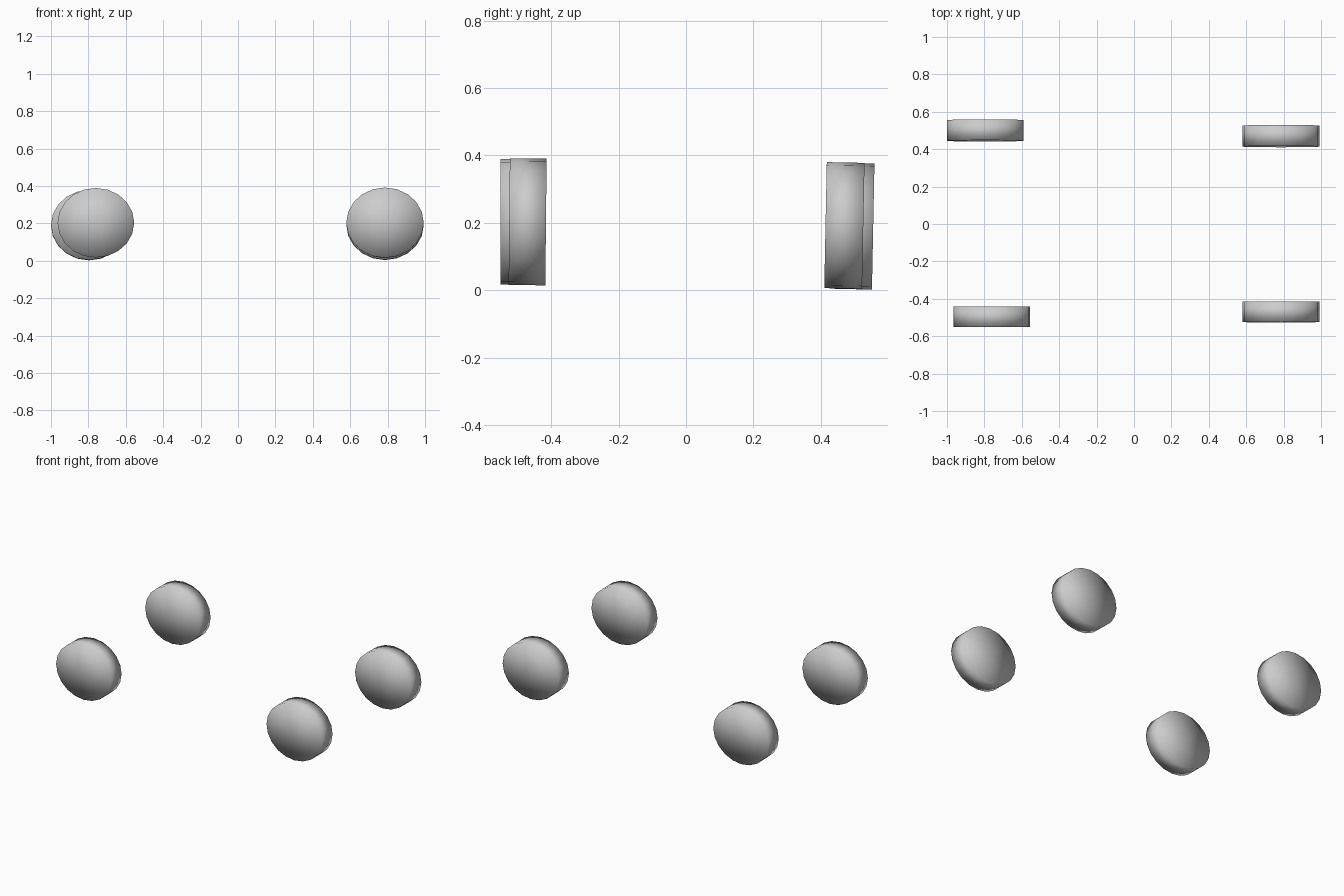
import bpy, bmesh, math
from mathutils import Matrix

if "Cube" in bpy.data.objects:
    bpy.data.objects.remove(bpy.data.objects["Cube"])


def wheel(name, x, y, z, rx, rz, depth, tilt):
    """Solid, slightly oval disc with its axle along y, smooth shaded."""
    bm = bmesh.new()
    bmesh.ops.create_cone(bm, cap_ends=True, cap_tris=True, segments=20,
                          radius1=1, radius2=1, depth=1)
    # Lay the axle along y, then stretch to size
    bm.transform(Matrix.Rotation(math.radians(90), 4, 'X'))
    bm.transform(Matrix.Diagonal((rx, depth, rz, 1)))
    bm.transform(Matrix.Rotation(tilt, 4, 'X'))
    me = bpy.data.meshes.new(name)
    bm.to_mesh(me)
    bm.free()
    for p in me.polygons:
        p.use_smooth = True
    ob = bpy.data.objects.new(name, me)
    ob.location = (x, y, z)
    bpy.context.collection.objects.link(ob)


# Four separate wheels, each slightly offset from a perfect rectangle
wheel("front_left_wheel", -0.760, -0.496, 0.203, 0.205, 0.186, 0.109, 0)
wheel("back_left_wheel", -0.796, 0.500, 0.190, 0.204, 0.187, 0.111, -0.02)
wheel("front_right_wheel", 0.786, -0.470, 0.203, 0.207, 0.188, 0.109, -0.01)
wheel("back_right_wheel", 0.786, 0.470, 0.192, 0.207, 0.187, 0.112, -0.02)
